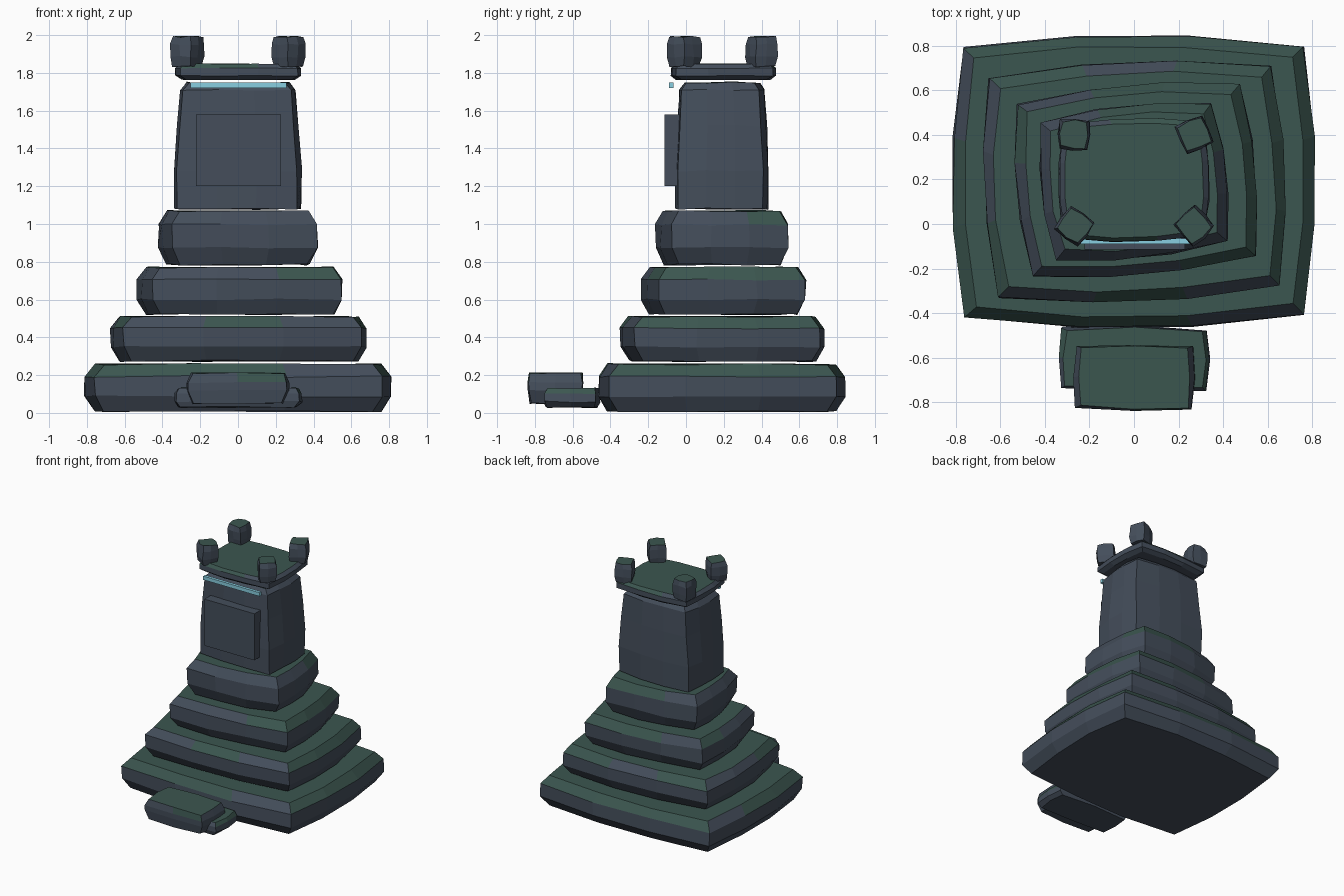
import bpy, bmesh, math, random
from mathutils import Matrix, Vector

random.seed(4)
if "Cube" in bpy.data.objects:
    bpy.data.objects.remove(bpy.data.objects["Cube"], do_unlink=True)


def material(name, rgb):
    m = bpy.data.materials.new(name)
    m.use_nodes = True
    m.diffuse_color = (*rgb, 1)
    m.node_tree.nodes["Principled BSDF"].inputs["Base Color"].default_value = (*rgb, 1)
    return m


slate = material("slate stone", (.058, .076, .105))
moss = material("moss green", (.044, .093, .079))
glow = material("pale cyan glow", (.25, .62, .75))


def finish(name, bm, mats):
    mesh = bpy.data.meshes.new(name)
    bm.to_mesh(mesh)
    bm.free()
    for m in mats:
        mesh.materials.append(m)
    ob = bpy.data.objects.new(name, mesh)
    bpy.context.collection.objects.link(ob)
    return ob


def outline(hx, hy, bulge, segs):
    """Rectangle whose sides bow outward between the corners, from front left."""
    corners = [Vector(c) for c in ((-hx, -hy), (hx, -hy), (hx, hy), (-hx, hy))]
    normals = [Vector(n) for n in ((0, -1), (1, 0), (0, 1), (-1, 0))]
    pts = []
    for s in range(4):
        for k in range(segs):
            p = corners[s].lerp(corners[(s + 1) % 4], k / segs)
            pts.append(p + normals[s] * (bulge if k else 0))
    return pts


def stone(name, centre, turn, rings, bulge, segs=3, mossy="", jitter=.005):
    """Hewn block from rings (z, half x, half y); mossy marks the top band faces."""
    bm = bmesh.new()
    rot = Matrix.Rotation(math.radians(turn), 2)
    loops = []
    for z, hx, hy in rings:
        loop = []
        for p in outline(hx, hy, bulge, segs):
            q = rot @ p + Vector(centre)
            dx, dy, dz = (random.uniform(-jitter, jitter) for _ in range(3))
            loop.append(bm.verts.new((q.x + dx, q.y + dy, max(0, z + dz))))
        loops.append(loop)
    n = len(loops[0])
    for r, (a, b) in enumerate(zip(loops, loops[1:])):
        for i in range(n):
            j = (i + 1) % n
            f = bm.faces.new((a[i], a[j], b[j], b[i]))
            if r == len(rings) - 2 and mossy and mossy[i] == "m":
                f.material_index = 1
    bm.faces.new(loops[0][::-1])
    bm.faces.new(loops[-1]).material_index = 1
    return finish(name, bm, (slate, moss))


def slab_rings(z0, z1, hx, hy, inset, low=.32, high=.74):
    h = z1 - z0
    return [(z0, hx - inset, hy - inset), (z0 + h * low, hx, hy),
            (z0 + h * high, hx, hy), (z1, hx - inset, hy - inset)]


def box(name, centre, size, mat):
    bm = bmesh.new()
    bmesh.ops.create_cube(bm, size=1)
    bmesh.ops.scale(bm, vec=size, verts=bm.verts)
    bmesh.ops.translate(bm, vec=centre, verts=bm.verts)
    return finish(name, bm, (mat,))


# Stepped pyramid base, each tier turned a little more
# Band order: three faces each for front, right, back, left
stone("base_tier", (0, .19), .3, slab_rings(.008, .258, .762, .605, .05),
      .048, mossy="mm-mmmmmm-mm")
stone("second_tier", (.003, .19), 2.5, slab_rings(.275, .51, .632, .492, .045),
      .04, mossy="-m-mmmm-m--m")
stone("third_tier", (.01, .197), 5.3, slab_rings(.52, .77, .5, .39, .042),
      .033, mossy="--mmmmmm-m--")
stone("fourth_tier", (0, .19), 6.3, slab_rings(.785, 1.07, .385, .312, .042),
      .028, mossy="-----mmm----")

# Tapered tower with its front door panel and glowing lintel
stone("tower", (0, .19), -1.5,
      [(1.08, .315, .222), (1.28, .32, .225), (1.52, .3, .218),
       (1.71, .285, .207), (1.75, .25, .18)], .018)
box("door_panel", (.003, -.075, 1.39), (.45, .08, .38), slate)
box("glow_strip", (.003, -.077, 1.735), (.51, .024, .03), glow)

# Roof slab and corner blocks
stone("roof_slab", (0, .197), 1,
      [(1.763, .28, .225), (1.785, .312, .255), (1.825, .312, .255), (1.848, .29, .235)],
      .02, mossy="mm----mm----", jitter=.003)
for name, x, y, turn in (("front_right_block", -.267, -.008, -36),
                         ("front_left_block", .268, -.008, 42),
                         ("back_right_block", -.27, .402, -4),
                         ("back_left_block", .27, .402, 24)):
    stone(name, (x, y), turn, slab_rings(1.835, 1.992, .064, .064, .008), .006, segs=2)

# Two entrance steps in front
stone("lower_step", (0, -.605), -1,
      [(.03, .3, .125), (.06, .325, .135), (.1, .325, .135), (.13, .305, .125)],
      .014, segs=2, mossy="--mm--m-")
stone("upper_step", (0, -.69), -.5,
      [(.05, .235, .125), (.12, .26, .14), (.16, .26, .14), (.21, .24, .13)],
      .01, segs=2, mossy="-m--mm--")
